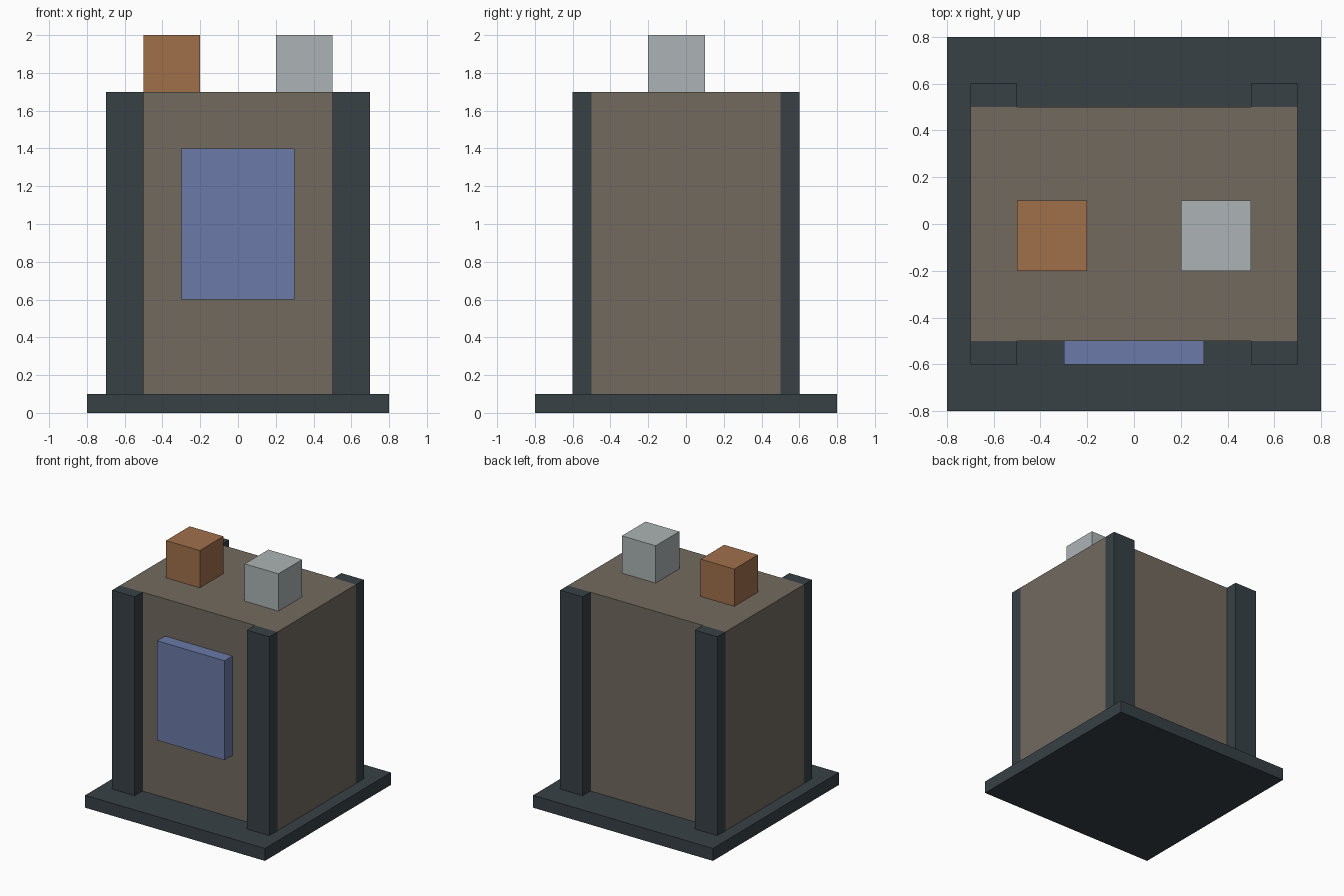
import bpy

if "Cube" in bpy.data.objects:
    bpy.data.objects.remove(bpy.data.objects["Cube"])


def material(name, rgb):
    # 8-bit sRGB to linear
    m = bpy.data.materials.new(name)
    m.diffuse_color = [((c / 255 + 0.055) / 1.055) ** 2.4 for c in rgb] + [1]
    m.use_nodes = True
    m.node_tree.nodes["Principled BSDF"].inputs["Base Color"].default_value = m.diffuse_color
    return m


def box(name, x, y, z, mat):
    """Box from (min, max) ranges on each axis."""
    bpy.ops.mesh.primitive_cube_add(
        size=1, location=[(a + b) / 2 for a, b in (x, y, z)])
    ob = bpy.context.object
    ob.name = name
    ob.scale = [b - a for a, b in (x, y, z)]
    bpy.ops.object.transform_apply(location=False, rotation=False, scale=True)
    ob.data.materials.append(mat)
    return ob


dark = material("dark_slate", (55, 65, 70))
brown = material("brown_grey", (114, 106, 95))
blue = material("blue", (107, 122, 168))
copper = material("copper", (160, 112, 75))
silver = material("silver", (172, 180, 181))

# Base plate and main body
box("base_plate", (-0.8, 0.8), (-0.8, 0.8), (0, 0.1), dark)
box("body", (-0.7, 0.7), (-0.5, 0.5), (0.1, 1.7), brown)

# Corner posts on the front and back faces
for side, sx in (("left", -1), ("right", 1)):
    for end, sy in (("front", -1), ("back", 1)):
        box(f"{end}_{side}_post", sorted((0.5 * sx, 0.7 * sx)),
            sorted((0.5 * sy, 0.6 * sy)), (0.1, 1.7), dark)

# Front panel
box("front_panel", (-0.3, 0.3), (-0.6, -0.5), (0.6, 1.4), blue)

# Terminals on the roof
box("copper_terminal", (-0.5, -0.2), (-0.2, 0.1), (1.7, 2.0), copper)
box("silver_terminal", (0.2, 0.5), (-0.2, 0.1), (1.7, 2.0), silver)
